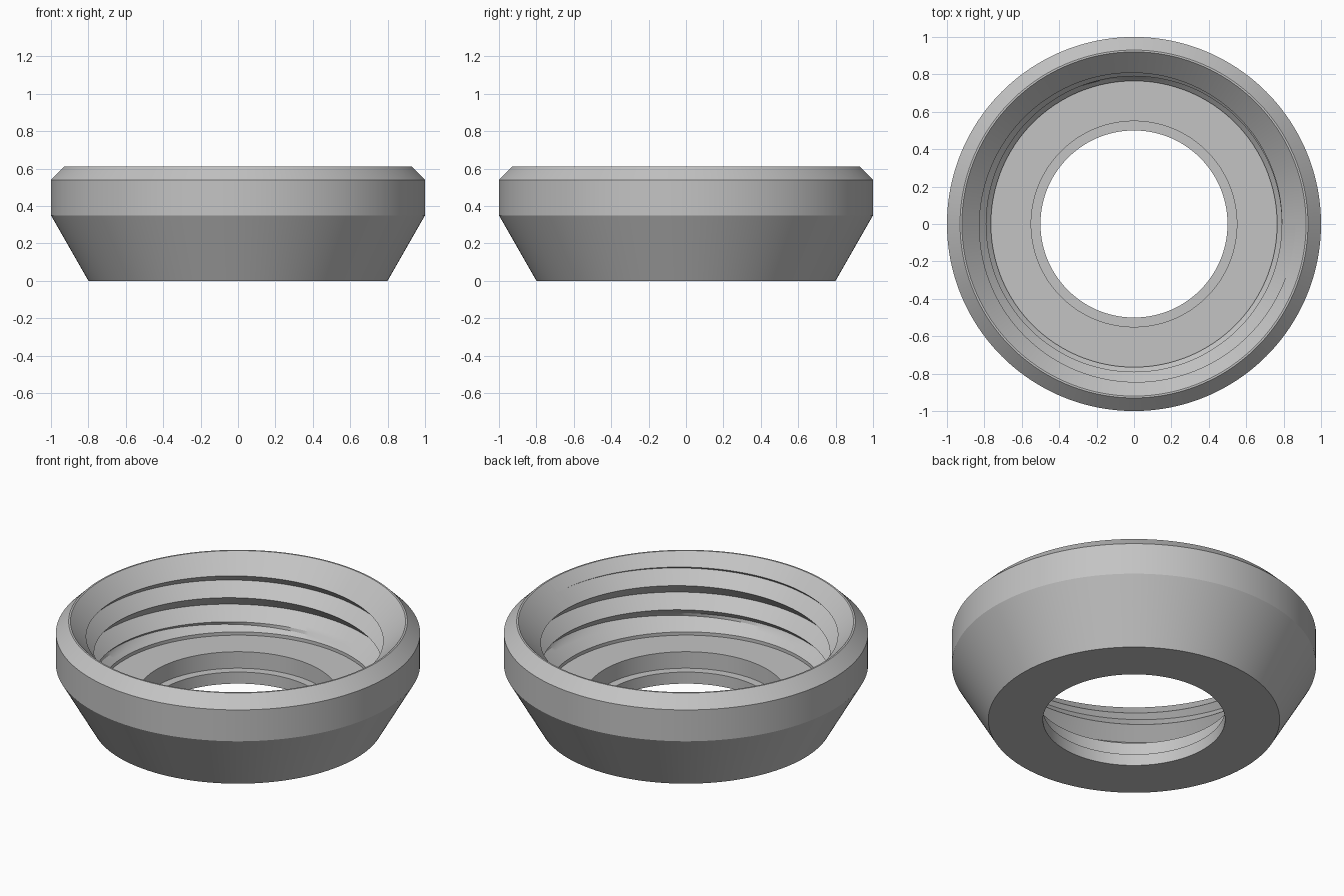
import bpy, bmesh, math

if "Cube" in bpy.data.objects:
    bpy.data.objects.remove(bpy.data.objects["Cube"])

SEGMENTS = 192
PITCH = 0.146            # thread pitch
CREST, BORE = 0.79, 0.765
FLOOR, THREAD_START = 0.17, 0.19
CONE = 0.31              # lead-in cone: radius = z + CONE
ROWS = 8                 # profile rows per pitch


def thread_radius(z, crest_z):
    """45 degree V thread, running out into the plain bore at the bottom."""
    d = abs((z - crest_z + PITCH / 2) % PITCH - PITCH / 2)
    return min(CREST + d, BORE + max(0.0, z - THREAD_START))


def column(angle):
    """Closed (radius, z) section of the ring at one angle."""
    # outside and stepped through-hole, from the rim round to the floor
    pts = [(0.92, 0.61), (0.93, 0.61), (1.0, 0.54), (1.0, 0.35), (0.8, 0.0),
           (0.5, 0.0), (0.5, 0.07), (0.55, 0.07), (0.55, FLOOR),
           (BORE, FLOOR), (BORE, THREAD_START)]
    # helical thread, cut off by the lead-in cone
    crest_z = 0.48 + PITCH * (angle / math.tau)
    top = (CREST - CONE + crest_z) / 2
    if angle == 0:
        top = CREST - CONE
    for i in range(-3 * ROWS, ROWS + 1):
        z = min(max(crest_z + i * PITCH / ROWS, THREAD_START), top)
        pts.append((thread_radius(z, crest_z), z))
    return pts


# Threaded ring: sections joined all the way round
bm = bmesh.new()
cols = []
for s in range(SEGMENTS + 1):
    a = math.tau * s / SEGMENTS
    cols.append([bm.verts.new((r * math.cos(a), r * math.sin(a), z))
                 for r, z in column(a)])
count = len(cols[0])
for c0, c1 in zip(cols, cols[1:]):
    for i in range(count):
        j = (i + 1) % count
        bm.faces.new((c0[i], c0[j], c1[j], c1[i]))
bmesh.ops.remove_doubles(bm, verts=bm.verts, dist=0.0004)
bmesh.ops.recalc_face_normals(bm, faces=bm.faces)

mesh = bpy.data.meshes.new("threaded_ring")
bm.to_mesh(mesh)
bm.free()
ring = bpy.data.objects.new("threaded_ring", mesh)
bpy.context.collection.objects.link(ring)

grey = bpy.data.materials.new("light_grey")
grey.diffuse_color = (0.55, 0.55, 0.55, 1)
grey.use_nodes = True
grey.node_tree.nodes["Principled BSDF"].inputs["Base Color"].default_value = grey.diffuse_color
mesh.materials.append(grey)

bpy.context.view_layer.objects.active = ring
ring.select_set(True)
bpy.ops.object.shade_smooth_by_angle(angle=math.radians(25))
